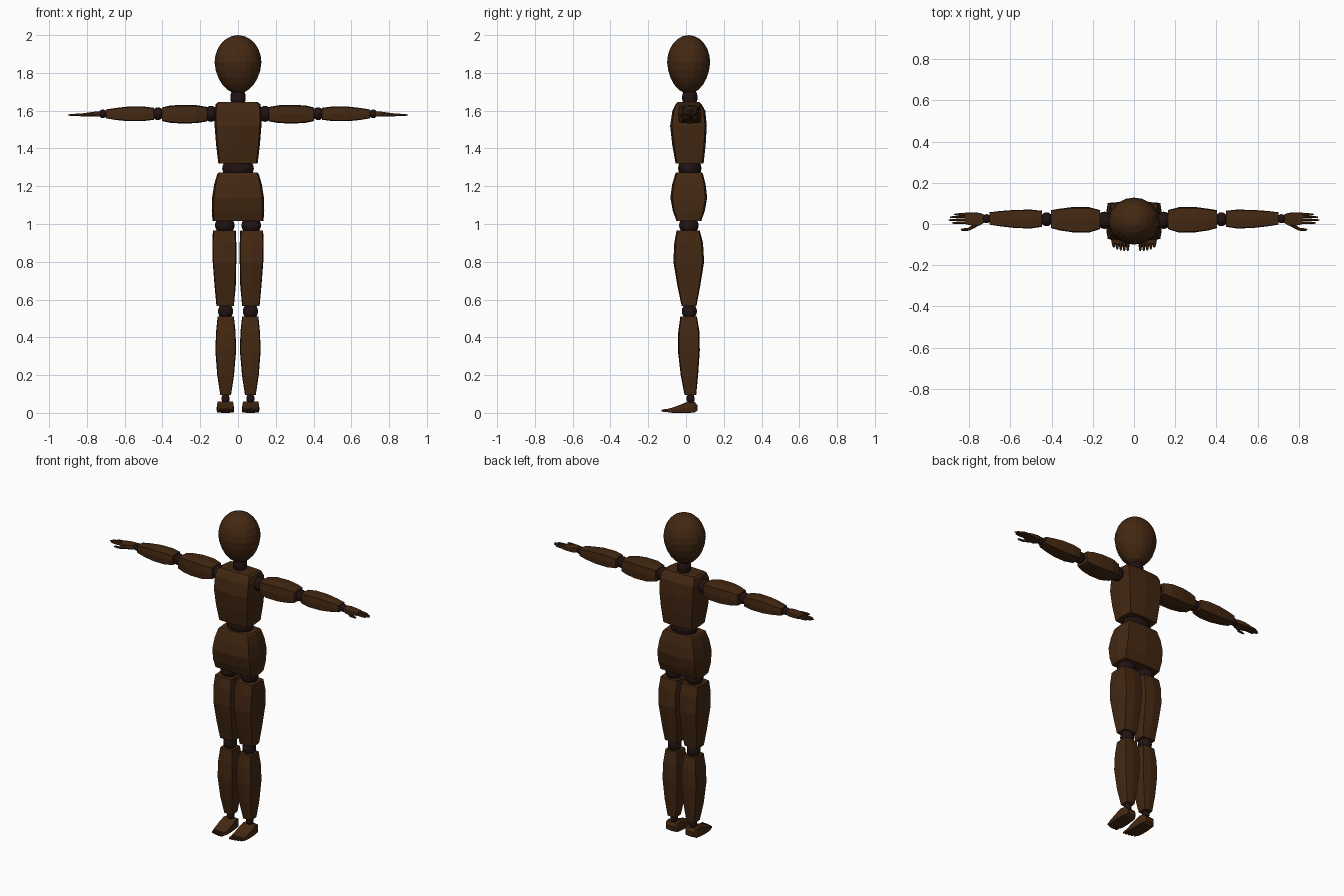
import bpy, bmesh, math
from mathutils import Vector, Matrix


def material(name, rgb):
    m = bpy.data.materials.new(name)
    m.diffuse_color = (*rgb, 1)
    return m


WOOD = material("dark brown wood", (0.057, 0.021, 0.006))
JOINT = material("deep brown joint", (0.016, 0.006, 0.006))


def finish(name, bm, mat):
    bmesh.ops.recalc_face_normals(bm, faces=bm.faces)
    me = bpy.data.meshes.new(name)
    bm.to_mesh(me)
    bm.free()
    me.materials.append(mat)
    ob = bpy.data.objects.new(name, me)
    bpy.context.collection.objects.link(ob)
    return ob


# Soft-cornered block section: corners pulled slightly in from the full width
SECTION = [(1, 0), (.93, .9), (0, 1), (-.93, .9), (-1, 0), (-.93, -.9), (0, -1), (.93, -.9)]


def loft(name, axis, stations, side=1, mat=WOOD):
    """Stations: position along axis, then min/max of the two other axes in xyz order."""
    bm = bmesh.new()
    rings = []
    for t, a0, a1, b0, b1 in stations:
        ring = []
        for u, v in SECTION:
            p = [(a0 + a1) / 2 + u * (a1 - a0) / 2, (b0 + b1) / 2 + v * (b1 - b0) / 2]
            p.insert(axis, t)
            p[0] *= side
            ring.append(bm.verts.new(p))
        rings.append(ring)
    n = len(SECTION)
    for r, q in zip(rings, rings[1:]):
        for i in range(n):
            bm.faces.new((r[i], r[(i + 1) % n], q[(i + 1) % n], q[i]))
    bm.faces.new(rings[0])
    bm.faces.new(rings[-1])
    return finish(name, bm, mat)


def ball(name, centre, radii, mat=JOINT, seg=16, rings=10):
    bm = bmesh.new()
    bmesh.ops.create_uvsphere(bm, u_segments=seg, v_segments=rings, radius=1)
    for v in bm.verts:
        v.co = Vector(c + r * k for c, r, k in zip(centre, radii, v.co))
    return finish(name, bm, mat)


def digit(name, start, end, w, h, side):
    """Tapered finger or toe between two points, w wide sideways and h tall."""
    bm = bmesh.new()
    a, b = Vector(start), Vector(end)
    d = (b - a).normalized()
    across = d.cross(Vector((0, 0, 1))).normalized()
    up = across.cross(d)
    rings = []
    for t, k in ((0, 1), (.5, 1), (.85, .8), (1, .4)):
        ring = []
        for i in range(6):
            ang = i * math.pi / 3
            p = a.lerp(b, t) + across * (math.cos(ang) * w * k) + up * (math.sin(ang) * h * k)
            p.x *= side
            ring.append(bm.verts.new(p))
        rings.append(ring)
    for r, q in zip(rings, rings[1:]):
        for i in range(6):
            bm.faces.new((r[i], r[(i + 1) % 6], q[(i + 1) % 6], q[i]))
    bm.faces.new(rings[0])
    bm.faces.new(rings[-1])
    return finish(name, bm, WOOD)


# Egg-shaped head, narrower toward the chin
head = ball("head", (0, 0, 0), (1, 1, 1), WOOD, 20, 12)
for v in head.data.vertices:
    z = v.co.z
    k = 1 + 0.07 * min(z, 0)
    v.co = Vector((v.co.x * .124 * k, .014 + v.co.y * .114 * k, 1.855 + z * (.145 if z > 0 else .165)))

# Neck, waist
ball("neck_joint", (0, .02, 1.67), (.041, .041, .055))
ball("waist_joint", (0, .02, 1.295), (.084, .062, .06))

# Torso and pelvis
loft("torso", 2, [(1.32, -.104, .104, -.055, .093), (1.42, -.116, .116, -.073, .104),
                  (1.52, -.124, .124, -.084, .11), (1.60, -.124, .124, -.072, .102),
                  (1.635, -.118, .118, -.055, .082), (1.645, -.105, .105, -.045, .072)])
loft("pelvis", 2, [(1.015, -.135, .135, -.05, .08), (1.07, -.139, .139, -.07, .1),
                   (1.14, -.137, .137, -.083, .112), (1.21, -.126, .126, -.073, .104),
                   (1.265, -.11, .11, -.057, .09), (1.272, -.102, .102, -.052, .085)])

for s, tag in ((1, "left"), (-1, "right")):
    # Legs
    ball(tag + "_hip_joint", (s * .07, .015, .993), (.052, .052, .048))
    loft(tag + "_thigh", 2, [(.565, .022, .114, -.023, .055), (.67, .012, .124, -.045, .075),
                             (.80, .009, .134, -.067, .096), (.90, .009, .136, -.062, .09),
                             (.965, .012, .133, -.05, .073)], s)
    ball(tag + "_knee_joint", (s * .066, .018, .538), (.04, .04, .045))
    loft(tag + "_shin", 2, [(.095, .037, .094, -.008, .054), (.2, .021, .11, -.028, .064),
                            (.33, .01, .12, -.043, .073), (.43, .013, .116, -.041, .071),
                            (.51, .022, .108, -.03, .058)], s)
    ball(tag + "_ankle_joint", (s * .066, .024, .076), (.022, .022, .028))
    loft(tag + "_foot", 1, [(.06, .04, .095, .012, .042), (.045, .027, .108, .002, .058),
                            (.015, .023, .112, 0, .062), (-.03, .02, .114, 0, .043),
                            (-.07, .02, .112, 0, .028), (-.095, .022, .108, .003, .022)], s)
    for i in range(5):
        x = .031 + i * .017
        tip = (-.13, -.13, -.128, -.123, -.115)[i]
        digit(f"{tag}_toe_{i + 1}", (x, -.08, .013), (x - .001, tip, .012), .008, .009, s)

    # Arms
    ball(tag + "_shoulder_joint", (s * .143, .018, 1.583), (.04, .042, .042))
    loft(tag + "_upper_arm", 0, [(.165, -.025, .068, 1.543, 1.62), (.22, -.042, .082, 1.534, 1.629),
                                 (.30, -.04, .082, 1.532, 1.631), (.36, -.031, .074, 1.536, 1.627),
                                 (.403, -.02, .067, 1.545, 1.617)], s)
    ball(tag + "_elbow_joint", (s * .424, .023, 1.584), (.03, .034, .034))
    loft(tag + "_forearm", 0, [(.445, -.013, .064, 1.552, 1.615), (.50, -.022, .07, 1.545, 1.622),
                               (.58, -.019, .068, 1.544, 1.622), (.65, -.011, .063, 1.551, 1.614),
                               (.70, -.003, .057, 1.56, 1.606)], s)
    ball(tag + "_wrist_joint", (s * .715, .026, 1.583), (.022, .022, .023))
    loft(tag + "_palm", 0, [(.728, .006, .046, 1.57, 1.597), (.75, -.008, .054, 1.568, 1.596),
                            (.785, -.008, .057, 1.569, 1.591), (.82, 0, .055, 1.57, 1.587)], s)
    for i, (y, tip) in enumerate(((.007, .883), (.021, .9), (.035, .893), (.048, .872))):
        digit(f"{tag}_finger_{i + 1}", (.81, y, 1.579), (tip, y - .002, 1.577), .006, .007, s)
    digit(tag + "_thumb", (.755, .002, 1.58), (.805, -.028, 1.576), .009, .009, s)
    digit(tag + "_thumb_tip", (.795, -.025, 1.576), (.84, -.028, 1.575), .007, .007, s)
